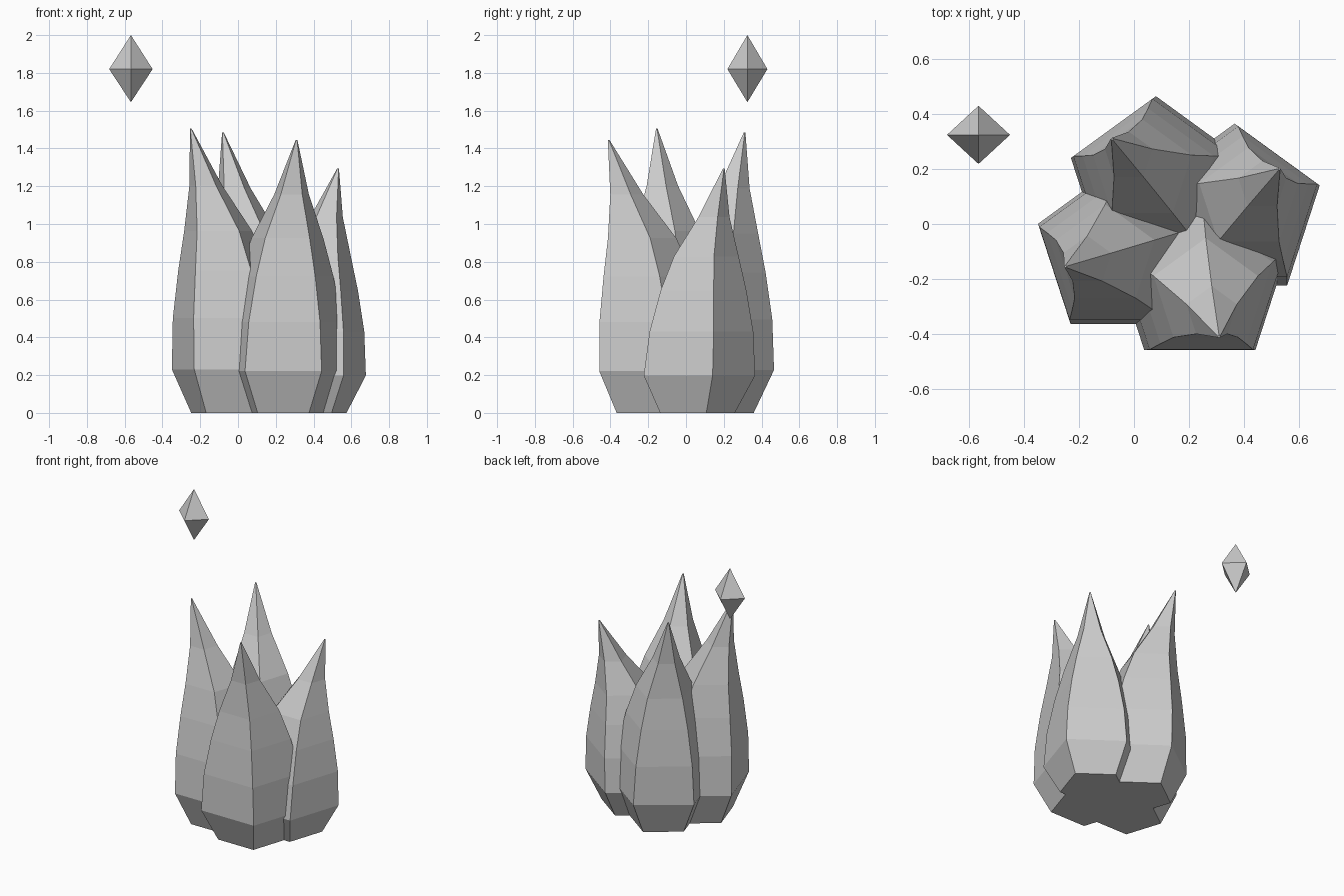
import bpy
import bmesh
from math import cos, sin, radians
from mathutils import Vector

cube = bpy.data.objects.get("Cube")
if cube:
    bpy.data.objects.remove(cube, do_unlink=True)

# Single stone colour
stone = bpy.data.materials.new("light_grey_stone")
stone.use_nodes = True
grey = (0.6, 0.6, 0.6, 1)
stone.diffuse_color = grey
stone.node_tree.nodes["Principled BSDF"].inputs["Base Color"].default_value = grey

# Shared spike profile: (height fraction, radius fraction, lean toward tip)
PROFILE = [(0, 0.67, 0), (0.153, 1, 0), (0.333, 0.93, 0.08), (0.5, 0.77, 0.18),
           (0.64, 0.58, 0.31), (0.8, 0.28, 0.62), (1, 0.014, 1)]
SIDES = 5


def finish(bm, name):
    bmesh.ops.recalc_face_normals(bm, faces=bm.faces)
    mesh = bpy.data.meshes.new(name)
    bm.to_mesh(mesh)
    bm.free()
    mesh.materials.append(stone)
    obj = bpy.data.objects.new(name, mesh)
    bpy.context.collection.objects.link(obj)
    return obj


def spike(name, centre, radius, tip, height):
    """Five-sided crystal whose rings lean from the base centre to the tip."""
    bm = bmesh.new()
    rings = []
    for up, size, lean in PROFILE:
        mid = Vector(centre).lerp(Vector(tip), lean)
        ring = []
        for i in range(SIDES):
            a = radians(90 + i * 360 / SIDES)
            ring.append(bm.verts.new((mid.x + radius * size * cos(a),
                                      mid.y + radius * size * sin(a),
                                      height * up)))
        rings.append(ring)
    for low, high in zip(rings, rings[1:]):
        for i in range(SIDES):
            j = (i + 1) % SIDES
            bm.faces.new((low[i], low[j], high[j], high[i]))
    bm.faces.new(rings[0])
    bm.faces.new(rings[-1])
    return finish(bm, name)


# Cluster of four leaning spikes
spike("left_spike", (-0.04, -0.10), 0.326, (-0.25, -0.155), 1.505)
spike("back_spike", (0.08, 0.14), 0.326, (-0.08, 0.31), 1.485)
spike("right_spike", (0.367, 0.04), 0.326, (0.53, 0.2), 1.295)
spike("front_spike", (0.24, -0.18), 0.345, (0.31, -0.41), 1.445)

# Floating shard: an eight-faced double pyramid
bm = bmesh.new()
top = bm.verts.new((0, 0, 0.18))
bottom = bm.verts.new((0, 0, -0.175))
belt = [bm.verts.new(p) for p in
        ((0.115, 0, 0), (0, 0.106, 0), (-0.115, 0, 0), (0, -0.106, 0))]
for i in range(4):
    for pole in (top, bottom):
        bm.faces.new((belt[i], belt[(i + 1) % 4], pole))
shard = finish(bm, "floating_shard")
shard.location = (-0.567, 0.325, 1.82)
